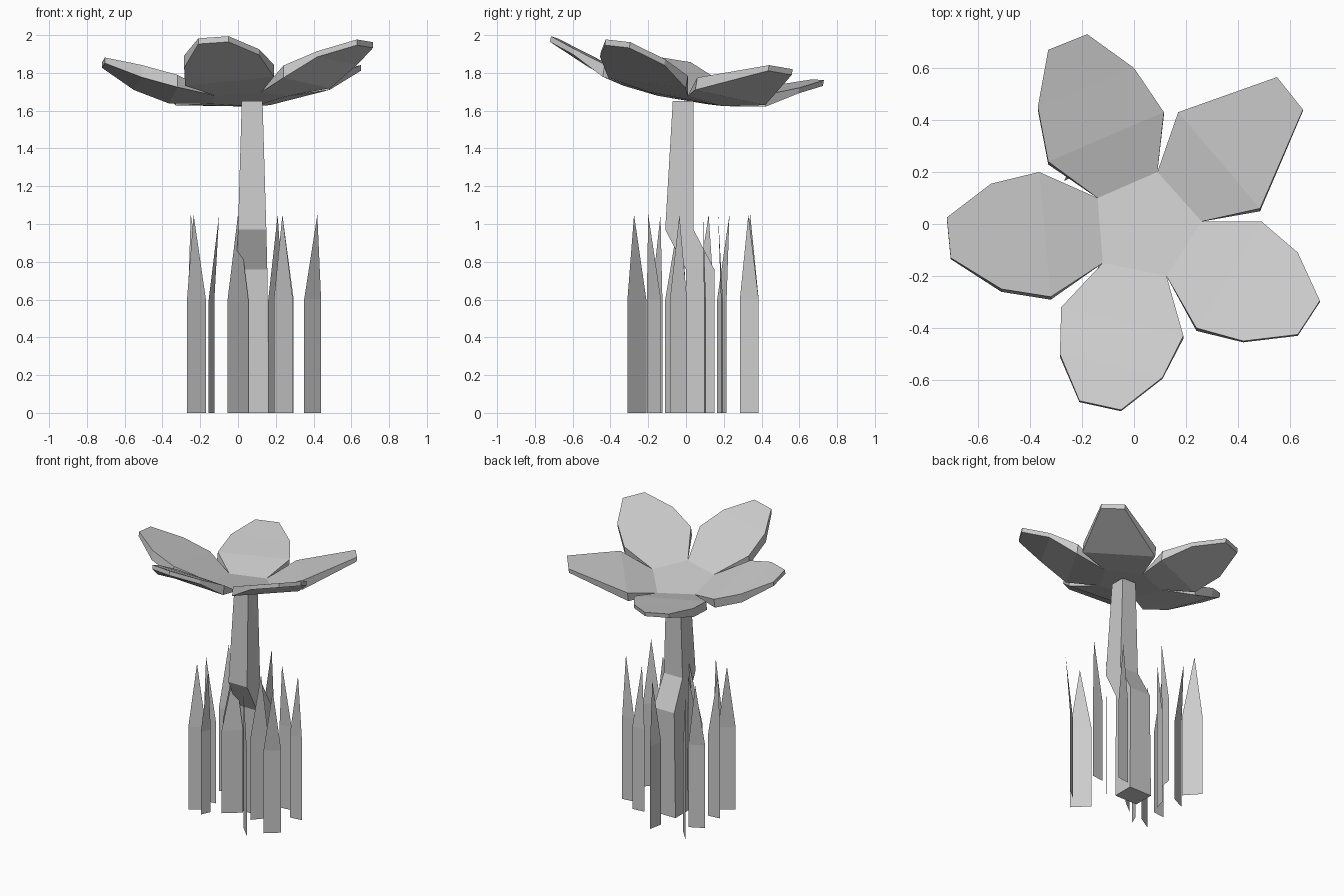
import bpy, bmesh, math


def make(name, verts, faces):
    mesh = bpy.data.meshes.new(name)
    mesh.from_pydata(verts, [], faces)
    mesh.update()
    obj = bpy.data.objects.new(name, mesh)
    bpy.context.collection.objects.link(obj)
    return obj


def ring_prism(name, rings):
    """Closed tube through rings of four corners each."""
    verts = [v for r in rings for v in r]
    faces = [(3, 2, 1, 0)]
    for k in range(len(rings) - 1):
        a = 4 * k
        for i in range(4):
            j = (i + 1) % 4
            faces.append((a + i, a + j, a + 4 + j, a + 4 + i))
    e = len(verts) - 4
    faces.append((e, e + 1, e + 2, e + 3))
    return make(name, verts, faces)


def square(x0, x1, y0, y1, z):
    return [(x0, y0, z), (x1, y0, z), (x1, y1, z), (x0, y1, z)]


# Stem: square section, straight at the base, stepping forward below the middle
ring_prism("stem", [square(-0.02, 0.16, 0.0, 0.15, 0),
                    square(-0.01, 0.155, 0.0, 0.15, 0.76),
                    square(0.0, 0.15, -0.11, 0.04, 0.97),
                    square(0.02, 0.13, -0.07, 0.04, 1.65)])


# Flower head: shallow cupped surface, tilted to the front
def top(x, y):
    rise = max(0, math.hypot(x, y) - 0.22) * 0.43
    return (x, y, 1.66 - 0.17 * y + 0.02 * x + rise)


def under(x, y):
    r = math.hypot(x, y)
    t = 0.004 if r < 0.3 else 0.065 if r < 0.6 else 0.03
    p = top(x, y)
    return (x, y - 0.17 * t, p[2] - t)


core = [(-0.14, 0.10), (0.09, 0.20), (0.26, 0.01), (0.125, -0.20), (-0.12, -0.15)]
# Each petal: pairs of rim points (left, right) going outwards
petals = [
    [((-0.33, 0.24), (0.115, 0.43)), ((-0.37, 0.45), (0.0, 0.60)), ((-0.33, 0.67), (-0.18, 0.73))],
    [((0.17, 0.43), (0.485, 0.06)), ((0.55, 0.565), (0.65, 0.44))],
    [((0.49, 0.01), (0.24, -0.40)), ((0.63, -0.11), (0.42, -0.45)), ((0.715, -0.295), (0.63, -0.425))],
    [((0.19, -0.43), (-0.28, -0.32)), ((0.11, -0.59), (-0.285, -0.5)), ((-0.05, -0.715), (-0.21, -0.68))],
    [((-0.32, -0.28), (-0.365, 0.2)), ((-0.51, -0.25), (-0.55, 0.155)), ((-0.705, -0.13), (-0.72, 0.025))],
]
pts, cells, rim = list(core), [(4, 3, 2, 1, 0)], []
for k, pairs in enumerate(petals):
    a, b = k, (k + 1) % 5
    for p, q in pairs:
        c, d = len(pts), len(pts) + 1
        pts += [p, q]
        cells.append((a, b, d, c))
        rim += [(a, c), (d, b)]
        a, b = c, d
    rim.append((a, b))
n = len(pts)
faces = list(cells) + [tuple(i + n for i in reversed(f)) for f in cells]
faces += [(i, j, j + n, i + n) for i, j in rim]
head = make("flower_head", [top(*p) for p in pts] + [under(*p) for p in pts], faces)
# consistent outward normals
bm = bmesh.new()
bm.from_mesh(head.data)
bmesh.ops.recalc_face_normals(bm, faces=bm.faces)
bm.to_mesh(head.data)
bm.free()

# Grass blades: base centre x, y, width vector x, y, tip x, y
blades = [
    (0.395, 0.10, 0.09, 0.01, 0.42, 0.09),
    (0.395, -0.17, 0.09, 0.075, 0.42, -0.20),
    (0.25, 0.19, 0.09, 0.01, 0.235, 0.17),
    (0.01, 0.335, 0.02, 0.10, 0.04, 0.33),
    (-0.22, 0.19, 0.10, 0.05, -0.235, 0.23),
    (0.0, -0.065, 0.11, 0.09, 0.0, -0.035),
    (-0.22, -0.155, 0.10, 0.06, -0.235, -0.135),
    (-0.14, -0.17, 0.03, 0.07, -0.10, -0.20),
    (0.24, -0.26, 0.10, -0.10, 0.235, -0.275),
    (0.20, -0.04, 0.08, 0.09, 0.21, -0.035),
    (-0.14, 0.10, 0.03, 0.10, -0.10, 0.12),
    (-0.22, 0.335, 0.09, -0.10, -0.235, 0.34),
    (-0.22, -0.01, 0.09, 0.01, -0.25, -0.01),
]
for i, (x, y, dx, dy, tx, ty) in enumerate(blades):
    l, r = (x - dx / 2, y - dy / 2), (x + dx / 2, y + dy / 2)
    make(f"grass_blade_{i + 1}",
         [(*l, 0), (*r, 0), (*r, 0.6), (tx, ty, 1.05), (*l, 0.6)],
         [(0, 1, 2, 4), (4, 2, 3)])
